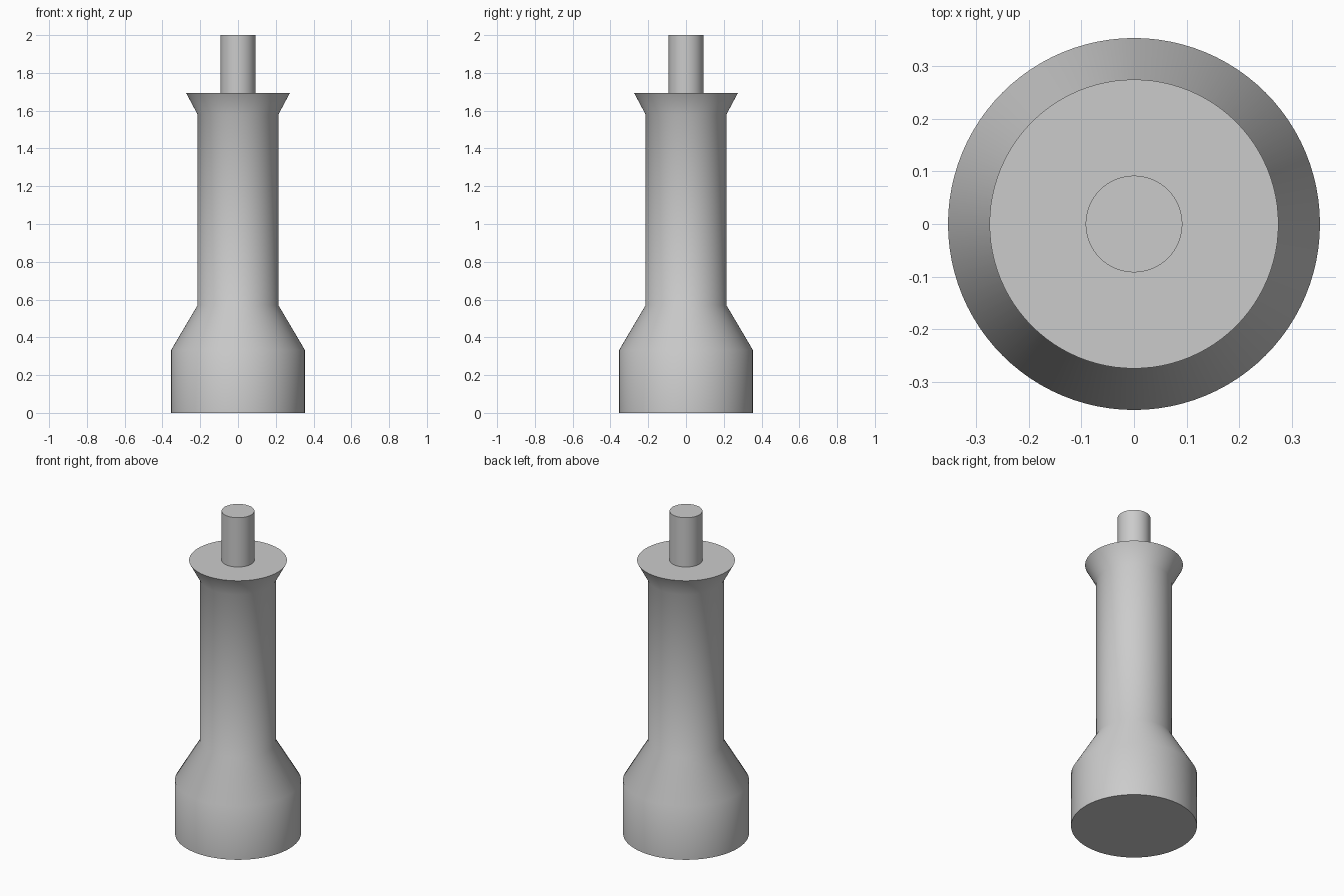
import bpy
import bmesh
import math

SEGMENTS = 96

cube = bpy.data.objects.get("Cube")
if cube:
    bpy.data.objects.remove(cube, do_unlink=True)

# Plain grey finish
grey = bpy.data.materials.new("light_grey")
grey.use_nodes = True
colour = (0.6, 0.6, 0.6, 1.0)
grey.diffuse_color = colour
grey.node_tree.nodes["Principled BSDF"].inputs["Base Color"].default_value = colour


def turned_part(name, profile):
    """Lathe a (radius, height) profile around z and cap both ends."""
    bm = bmesh.new()
    rings = []
    for radius, z in profile:
        angles = [math.tau * i / SEGMENTS for i in range(SEGMENTS)]
        rings.append([bm.verts.new((radius * math.cos(a), radius * math.sin(a), z))
                      for a in angles])
    for low, high in zip(rings, rings[1:]):
        for i in range(SEGMENTS):
            j = (i + 1) % SEGMENTS
            bm.faces.new((low[i], low[j], high[j], high[i]))
    bm.faces.new(rings[0][::-1])
    bm.faces.new(rings[-1])
    mesh = bpy.data.meshes.new(name)
    bm.to_mesh(mesh)
    bm.free()
    mesh.materials.append(grey)
    obj = bpy.data.objects.new(name, mesh)
    bpy.context.collection.objects.link(obj)
    bpy.ops.object.select_all(action="DESELECT")
    obj.select_set(True)
    bpy.context.view_layer.objects.active = obj
    bpy.ops.object.shade_smooth_by_angle(angle=math.radians(40))
    return obj


# Wide foot, tapered shoulder, straight shaft and flared collar
turned_part("body", [(0.354, 0), (0.354, 0.333), (0.214, 0.57),
                     (0.214, 1.58), (0.275, 1.694)])

# Thin pin standing on the collar
turned_part("top_pin", [(0.092, 1.694), (0.092, 2)])
